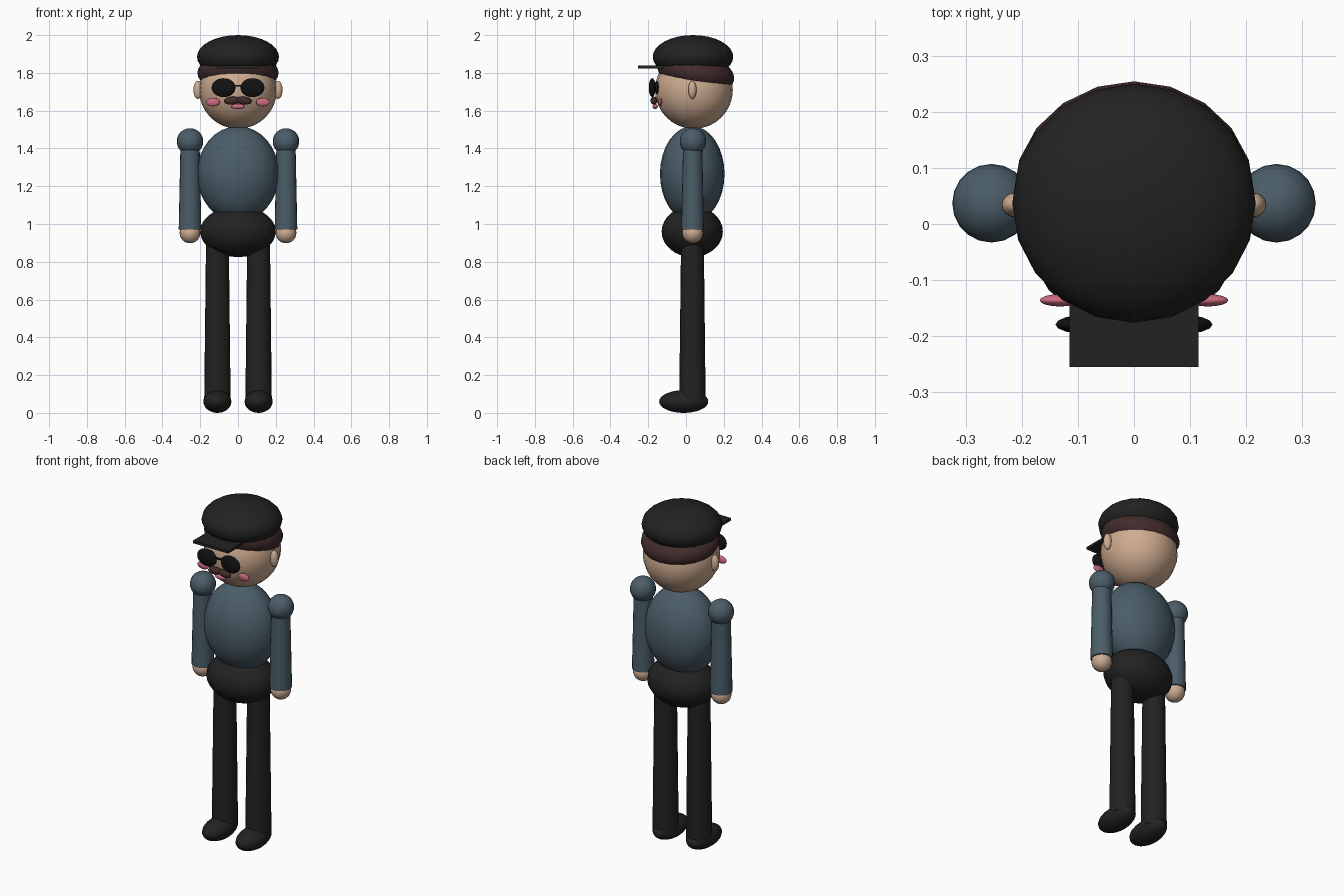
import bpy
import math

cube = bpy.data.objects.get("Cube")
if cube:
    bpy.data.objects.remove(cube, do_unlink=True)


def make_material(name, rgb):
    mat = bpy.data.materials.new(name)
    mat.use_nodes = True
    color = (*rgb, 1.0)
    mat.diffuse_color = color
    mat.node_tree.nodes["Principled BSDF"].inputs["Base Color"].default_value = color
    return mat


skin = make_material("skin", (0.62, 0.41, 0.28))
blue = make_material("slate blue cloth", (0.07, 0.11, 0.14))
black = make_material("black cloth", (0.016, 0.016, 0.016))
lens_black = make_material("lens black", (0.006, 0.006, 0.006))
brown = make_material("dark brown hair", (0.055, 0.025, 0.025))
pink = make_material("pink", (0.62, 0.15, 0.22))


def finish(name, mat, scale=(1, 1, 1), rot=(0, 0, 0)):
    obj = bpy.context.object
    obj.name = name
    obj.scale = scale
    obj.rotation_euler = rot
    obj.data.materials.append(mat)
    bpy.ops.object.shade_smooth_by_angle(angle=math.radians(50))
    return obj


def ellipsoid(name, mat, loc, radii, rot=(0, 0, 0), segments=20):
    bpy.ops.mesh.primitive_uv_sphere_add(
        segments=segments, ring_count=segments * 4 // 5, radius=1, location=loc)
    return finish(name, mat, radii, rot)


def limb(name, mat, x, y, bottom, top, r_bottom, r_top):
    bpy.ops.mesh.primitive_cone_add(
        vertices=20, radius1=r_bottom, radius2=r_top, depth=top - bottom,
        location=(x, y, (bottom + top) / 2))
    return finish(name, mat)


def box(name, mat, loc, size):
    bpy.ops.mesh.primitive_cube_add(size=1, location=loc)
    return finish(name, mat, size)


# Body
ellipsoid("torso", blue, (0, 0.033, 1.265), (0.217, 0.171, 0.253))
ellipsoid("pelvis", black, (0, 0.033, 0.96), (0.2, 0.162, 0.135))

# Head, hair and cap
ellipsoid("head", skin, (0, 0.042, 1.71), (0.206, 0.206, 0.206))
ellipsoid("hair", brown, (0, 0.052, 1.80), (0.215, 0.206, 0.11), (-0.2, 0, 0))
ellipsoid("cap", black, (0, 0.037, 1.885), (0.217, 0.213, 0.115))
box("cap_brim", black, (0, -0.165, 1.832), (0.23, 0.18, 0.015))

# Face
box("glasses_bridge", lens_black, (0, -0.178, 1.733), (0.06, 0.01, 0.008))
ellipsoid("lips", pink, (0, -0.163, 1.622), (0.036, 0.014, 0.014), segments=16)

for side, s in (("left", 1), ("right", -1)):
    # Facial features
    ellipsoid(side + "_lens", lens_black, (s * 0.077, -0.179, 1.722),
              (0.063, 0.018, 0.05), segments=16)
    ellipsoid(side + "_eye", lens_black, (s * 0.07, -0.155, 1.722),
              (0.03, 0.012, 0.035), segments=12)
    ellipsoid(side + "_moustache", brown, (s * 0.032, -0.17, 1.653),
              (0.042, 0.018, 0.021), (0, s * 0.12, 0), 16)
    ellipsoid(side + "_cheek", pink, (s * 0.132, -0.136, 1.645),
              (0.036, 0.011, 0.022), segments=16)
    ellipsoid(side + "_ear", skin, (s * 0.212, 0.034, 1.71),
              (0.024, 0.022, 0.048), segments=16)

    # Arms
    ellipsoid(side + "_shoulder", blue, (s * 0.254, 0.037, 1.437), (0.07, 0.07, 0.07))
    limb(side + "_arm", blue, s * 0.254, 0.035, 0.97, 1.45, 0.06, 0.05)
    ellipsoid(side + "_hand", skin, (s * 0.254, 0.035, 0.953), (0.055, 0.055, 0.055))

    # Legs
    limb(side + "_leg", black, s * 0.109, 0.034, 0.06, 0.94, 0.07, 0.06)
    ellipsoid(side + "_foot", black, (s * 0.109, -0.012, 0.06), (0.074, 0.13, 0.06))
